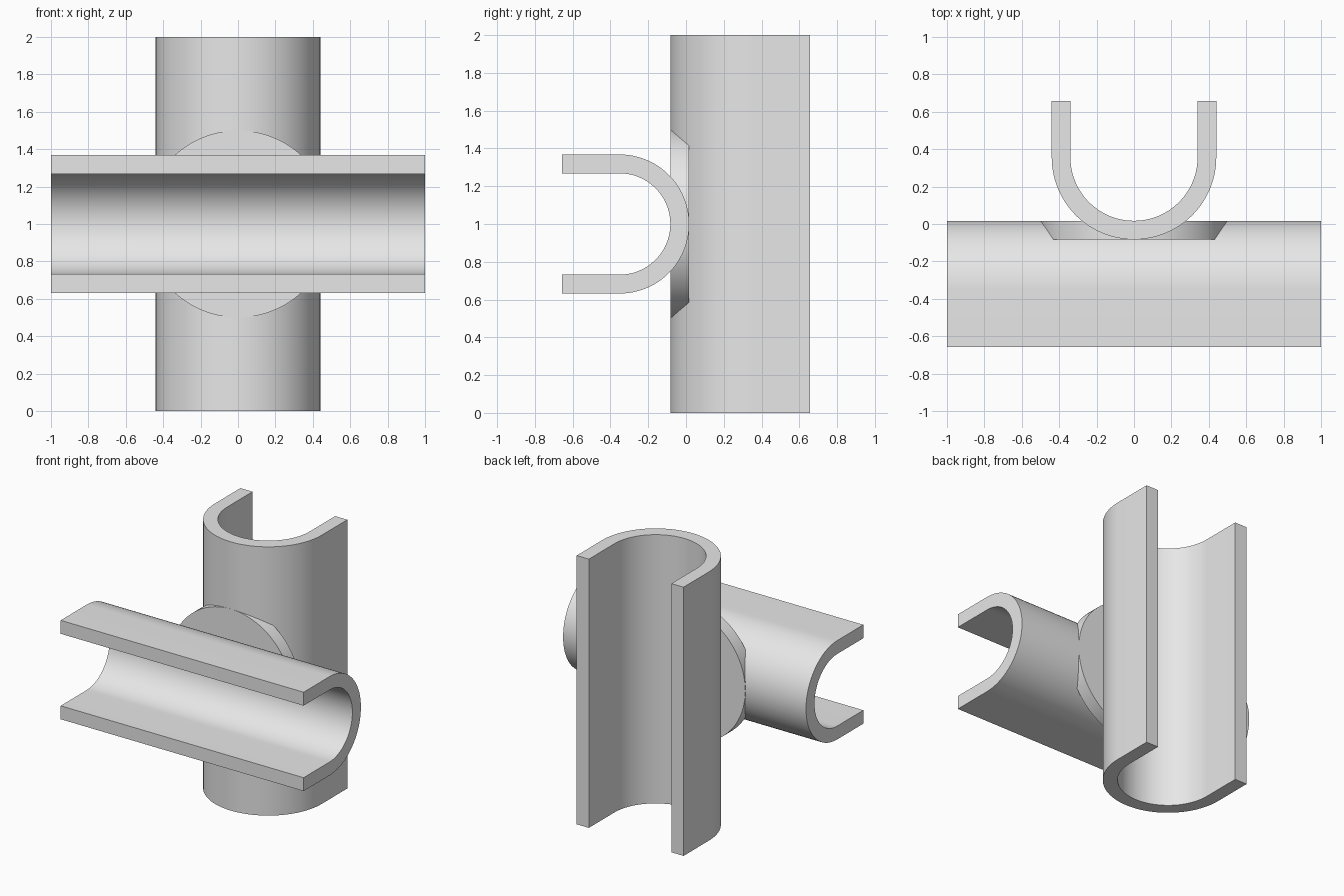
import bpy, bmesh
from math import pi, sin, cos, radians
from mathutils import Vector, Matrix

cube = bpy.data.objects.get("Cube")
if cube:
    bpy.data.objects.remove(cube, do_unlink=True)

WALL = 0.1      # channel wall thickness
TIP = 0.657     # how far the open legs reach from the centre
BASE = 0.083    # outermost point of the vertical channel's curve
ARC = 48        # steps around each half circle

grey = bpy.data.materials.new("plain_grey")
grey.use_nodes = True
colour = (0.8, 0.8, 0.8, 1)
grey.diffuse_color = colour
grey.node_tree.nodes["Principled BSDF"].inputs["Base Color"].default_value = colour


def finish(name, bm):
    """Turn the bmesh into a smooth-shaded object with sharp edges kept."""
    bmesh.ops.recalc_face_normals(bm, faces=bm.faces)
    mesh = bpy.data.meshes.new(name)
    bm.to_mesh(mesh)
    bm.free()
    mesh.materials.append(grey)
    obj = bpy.data.objects.new(name, mesh)
    bpy.context.collection.objects.link(obj)
    bpy.ops.object.select_all(action='DESELECT')
    obj.select_set(True)
    bpy.context.view_layer.objects.active = obj
    bpy.ops.object.shade_smooth_by_angle(angle=radians(30))
    return obj


def u_profile(radius, centre):
    """Points of a U that opens towards +y."""
    arc = [(radius * cos(a), centre + radius * sin(a))
           for a in (pi + pi * i / ARC for i in range(ARC + 1))]
    return [(-radius, TIP)] + arc + [(radius, TIP)]


def channel(name, radius, bottom, matrix):
    """U-shaped channel, 2 long, standing upright before the matrix is applied."""
    bm = bmesh.new()
    centre = bottom + radius
    outer, inner = [[bm.verts.new((x, y, -1)) for x, y in u_profile(r, centre)]
                    for r in (radius, radius - WALL)]
    for i in range(len(outer) - 1):
        bm.faces.new((outer[i], outer[i + 1], inner[i + 1], inner[i]))
    grown = bmesh.ops.extrude_face_region(bm, geom=bm.faces[:])["geom"]
    bmesh.ops.translate(bm, vec=(0, 0, 2),
                        verts=[v for v in grown if isinstance(v, bmesh.types.BMVert)])
    bmesh.ops.transform(bm, matrix=matrix, verts=bm.verts)
    return finish(name, bm)


lift = Matrix.Translation(Vector((0, 0, 1)))

# Upright channel, open to the back
channel("vertical_channel", 0.44, -BASE, lift)

# Crosswise channel, open to the front
turn = Matrix.Rotation(pi, 4, 'Z') @ Matrix.Rotation(pi / 2, 4, 'Y')
channel("horizontal_channel", 0.368, BASE - WALL, lift @ turn)

# Round plate joining the two channels, filling the wall thickness
bm = bmesh.new()
bmesh.ops.create_cone(bm, cap_ends=True, segments=2 * ARC, radius1=0.5, radius2=0.5,
                      depth=WALL,
                      matrix=Matrix.Translation(Vector((0, WALL / 2 - BASE, 1)))
                      @ Matrix.Rotation(pi / 2, 4, 'X'))
finish("joining_disc", bm)
